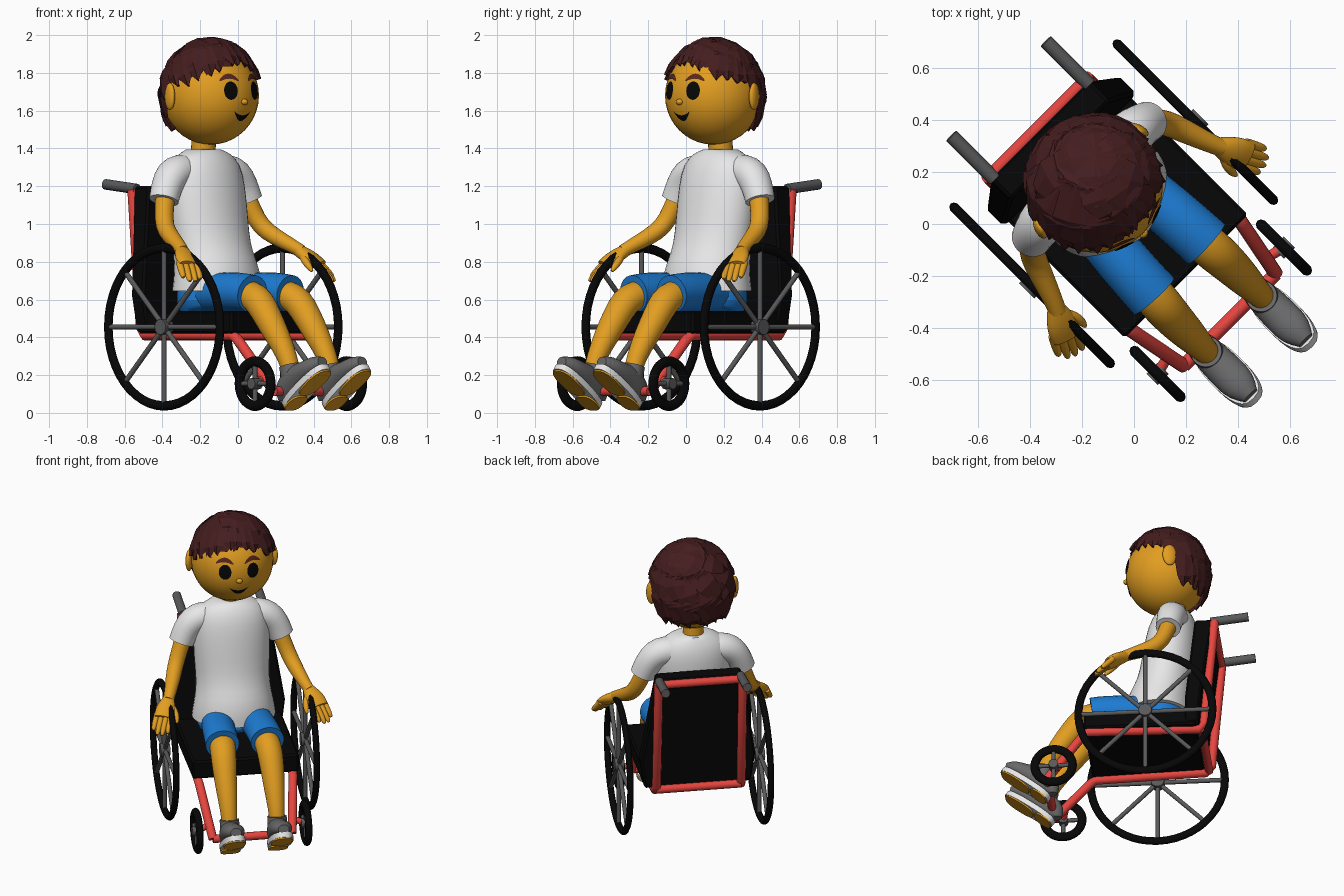
import bpy, bmesh, math, random
from mathutils import Matrix, Vector

cube = bpy.data.objects.get("Cube")
if cube:
    bpy.data.objects.remove(cube, do_unlink=True)
random.seed(4)
TURN = Matrix.Rotation(math.radians(45), 4, 'Z')   # whole model is turned to one side


def material(name, *rgb):
    m = bpy.data.materials.new(name)
    m.use_nodes = True
    m.diffuse_color = (*rgb, 1)
    m.node_tree.nodes["Principled BSDF"].inputs["Base Color"].default_value = (*rgb, 1)
    return m


SKIN = material("skin", .76, .34, .015)
SHIRT = material("white", .82, .82, .82)
BLUE = material("shorts_blue", .012, .2, .65)
RED = material("frame_red", .8, .06, .05)
BLACK = material("black", .002, .002, .002)
METAL = material("metal_grey", .1, .1, .1)
SHOE = material("shoe_grey", .14, .14, .14)
HAIR = material("hair_brown", .058, .012, .013)
BROW = material("brow_brown", .1, .02, .012)


def finish(name, bm, mat, smooth=True, sub=0):
    bmesh.ops.recalc_face_normals(bm, faces=bm.faces)
    me = bpy.data.meshes.new(name)
    bm.to_mesh(me)
    bm.free()
    me.materials.append(mat)
    if smooth:
        me.shade_smooth()
        me.set_sharp_from_angle(angle=math.radians(50))
    ob = bpy.data.objects.new(name, me)
    bpy.context.collection.objects.link(ob)
    ob.matrix_world = TURN
    if sub:
        ob.modifiers.new("Subdivision", 'SUBSURF').levels = sub
        ob.modifiers["Subdivision"].render_levels = sub
    return ob


def loft(name, secs, mat, s=1, n=12, sub=1):
    """Skin elliptical rings (x, y, z, half width, half depth) along a path."""
    bm = bmesh.new()
    crease = bm.edges.layers.float.new("crease_edge")
    pts = [Vector((p[0] * s, p[1], p[2])) for p in secs]
    rings, side = [], None
    for i, p in enumerate(secs):
        t = (pts[min(i + 1, len(pts) - 1)] - pts[max(i - 1, 0)]).normalized()
        ref = side or (Vector((1, 0, 0)) if abs(t.x) < .9 else Vector((0, 0, 1)))
        side = (ref - t * ref.dot(t)).normalized()
        up = t.cross(side)
        angles = [math.tau * k / n for k in range(n)]
        rings.append([bm.verts.new(pts[i] + side * p[3] * math.cos(a) + up * p[-1] * math.sin(a))
                      for a in angles])
    for r, q in zip(rings, rings[1:]):
        for k in range(n):
            bm.faces.new((r[k], r[(k + 1) % n], q[(k + 1) % n], q[k]))
    for r in (rings[0], rings[-1]):
        for e in bm.faces.new(r).edges:
            e[crease] = 1
    return finish(name, bm, mat, sub=sub)


def tube(name, pts, r, mat, s=1):
    return loft(name, [(*p, r) for p in pts], mat, s, sub=0)


def slab(name, levels, mat):
    """Block through level rectangles (half width, front, back, z)."""
    bm = bmesh.new()
    rows = [[bm.verts.new(c) for c in ((-w, f, z), (w, f, z), (w, b, z), (-w, b, z))]
            for w, f, b, z in levels]
    bm.faces.new(rows[0])
    bm.faces.new(rows[-1])
    for r, q in zip(rows, rows[1:]):
        for k in range(4):
            j = (k + 1) % 4
            bm.faces.new((r[k], r[j], q[j], q[k]))
    finish(name, bm, mat, False).modifiers.new("Bevel", 'BEVEL').width = .012


def ball(name, centre, size, mat, tilt=0):
    bm = bmesh.new()
    bmesh.ops.create_uvsphere(bm, u_segments=32, v_segments=20, radius=1,
                              matrix=Matrix.Translation(centre) @ Matrix.Rotation(tilt, 4, 'Z')
                              @ Matrix.Diagonal((*size, 1)))
    return finish(name, bm, mat)


def wheel(name, c, radius, thick, spoke_r, bars, hub):
    x, y, z = c
    bpy.ops.mesh.primitive_torus_add(major_radius=radius, minor_radius=thick,
                                     major_segments=48, minor_segments=10)
    tyre = bpy.context.object
    tyre.name = name + "_tyre"
    tyre.data.materials.append(BLACK)
    tyre.data.shade_smooth()
    tyre.data.transform(Matrix.Rotation(math.pi / 2, 4, 'Y') @ Matrix.Diagonal((1, 1, .8, 1)))
    tyre.matrix_world = TURN @ Matrix.Translation(c)
    for k in range(bars):
        a = math.pi * k / bars
        dy, dz = radius * math.cos(a), radius * math.sin(a)
        tube(name + "_spoke", [(x, y - dy, z - dz), (x, y + dy, z + dz)], spoke_r, METAL)
    tube(name + "_hub", [(x - .03, y, z), (x + .03, y, z)], hub, METAL)


# Wheelchair
slab("seat", [(.335, -.285, .42, .42), (.335, -.285, .42, .54)], BLACK)
slab("backrest", [(.335, .34, .43, .43), (.36, .35, .445, .62), (.268, .4, .515, 1.2)], BLACK)
for s, side in ((-1, "right"), (1, "left")):
    wheel(side + "_wheel", (.443 * s, .11, .455), .418, .025, .014, 4, .042)
    wheel(side + "_caster", (.343 * s, -.471, .155), .117, .028, .013, 2, .03)
    tube(side + "_caster_arm", [(.265, -.45, .18), (.34, -.471, .155)], .02, RED, s)
    tube(side + "_frame_rail", [(.265, .525, 1.18), (.267, .46, .45), (.27, .43, .412), (.3, -.26, .41),
                                (.295, -.29, .39), (.25, -.52, .115)], .028, RED, s)
    tube(side + "_push_handle", [(.257, .5, 1.185), (.257, .735, 1.21)], .028, METAL, s)
for name, y, z, w in (("top_bar", .52, 1.17, .265), ("bottom_bar", .445, .42, .267),
                      ("foot_bar", -.52, .115, .25)):
    tube(name, [(-w, y, z), (w, y, z)], .026, RED)

# Torso and neck
loft("shirt", [(0, .155, .645, .266, .218), (0, .155, .7, .26, .214), (0, .168, .77, .244, .205),
               (0, .195, .87, .23, .18), (0, .22, 1.02, .242, .178), (0, .24, 1.2, .245, .17),
               (0, .252, 1.31, .228, .15), (0, .26, 1.37, .17, .115), (0, .26, 1.395, .095, .09)],
     SHIRT, n=20)
loft("neck", [(0, .265, 1.34, .068), (0, .25, 1.5, .068)], SKIN)
loft("shorts_hips", [(0, .16, .54, .2, .16), (0, .17, .58, .24, .19), (0, .17, .7, .22, .17)],
     BLUE, n=20)

# Foot frame: the shoes tip up at the toe
FORWARD, UP = Vector((0, -.8, .6)), Vector((0, .6, .8))
HEEL = Vector((.15, -.542, .026))


def sole(name, start, end, width, low, high, mat, s):
    """Rounded flat pad under the shoe."""
    bm = bmesh.new()
    mid, half = (start + end) / 2, (end - start) / 2
    rows = []
    for h in (low, high):
        row = []
        for k in range(24):
            a = math.tau * k / 24
            c, d = math.cos(a), math.sin(a)
            along = mid + half * math.copysign(abs(c) ** .85, c)
            p = HEEL + FORWARD * along + UP * h
            row.append(bm.verts.new(((p.x + width * math.copysign(abs(d) ** .7, d)) * s, p.y, p.z)))
        bm.faces.new(row)
        rows.append(row)
    for k in range(24):
        j = (k + 1) % 24
        bm.faces.new((rows[0][k], rows[0][j], rows[1][j], rows[1][k]))
    finish(name, bm, mat)


# Limbs
for s, side in ((-1, "right"), (1, "left")):
    loft(side + "_sleeve", [(.09, .262, 1.27, .09), (.175, .26, 1.285, .095), (.24, .255, 1.26, .095),
                            (.285, .25, 1.2, .085), (.315, .24, 1.125, .08)], SHIRT, s, n=16)
    loft(side + "_arm", [(.29, .25, 1.18, .055), (.33, .225, 1.07, .053), (.362, .19, .985, .051),
                         (.388, .12, .935, .049), (.43, 0, .875, .037), (.445, -.03, .855, .036)], SKIN, s)
    loft(side + "_palm", [(.437, -.01, .863, .034), (.455, -.05, .838, .056, .036),
                          (.475, -.09, .81, .068, .034), (.49, -.125, .782, .06, .026)], SKIN, s)
    inward = Vector((-.9, -.44, 0))
    base, reach = Vector((.483, -.105, .797)), Vector((.045, -.085, -.1))
    for k in range(4):
        off = inward * (.031 * (k - 1.5))
        length = (.8, 1, 1, .88)[k]
        path = [(base + off + reach * length * f, r)
                for f, r in ((0, .02), (.5, .02), (.9, .017), (1, .008))]
        loft(f"{side}_finger_{k + 1}", [(*p, r) for p, r in path], SKIN, s, n=8)
    loft(side + "_thumb", [(.44, -.04, .84, .022), (.41, -.09, .805, .023), (.407, -.13, .77, .019),
                           (.41, -.145, .75, .008)], SKIN, s, n=8)
    loft(side + "_shorts_leg", [(.1, .2, .635, .1), (.125, .02, .64, .105), (.138, -.16, .642, .106),
                                (.142, -.25, .63, .108, .102)], BLUE, s, n=16)
    loft(side + "_leg", [(.13, -.12, .63, .08), (.14, -.24, .625, .082), (.146, -.31, .59, .082),
                         (.15, -.37, .51, .076), (.15, -.445, .41, .068), (.15, -.525, .29, .052),
                         (.15, -.555, .2, .048)], SKIN, s, n=16)
    # Shoes
    upper = []
    for along, width, height in ((-.012, .03, .07), (.01, .055, .13), (.08, .066, .16), (.15, .07, .15),
                                 (.22, .073, .115), (.29, .068, .1), (.338, .035, .06)):
        p = HEEL + FORWARD * along + UP * (.02 + height / 2)
        upper.append((*p, width, height / 2))
    loft(side + "_shoe", upper, SHOE, s, n=16)
    loft(side + "_shoe_collar", [(.15, -.562, .18, .063), (.15, -.542, .25, .062)], SHOE, s, n=16)
    sole(side + "_sole", -.02, .345, .075, 0, .034, SHIRT, s)
    sole(side + "_heel_tread", -.012, .11, .062, -.009, .002, SKIN, s)
    sole(side + "_toe_tread", .12, .335, .067, -.009, .002, SKIN, s)

# Head
HEAD, SIZE = Vector((0, .205, 1.68)), Vector((.256, .256, .26))


def on_head(az, el, lift=1.014):
    d = Vector((math.sin(az) * math.cos(el), -math.cos(az) * math.cos(el), math.sin(el)))
    return HEAD + d * SIZE * lift if isinstance(d * SIZE, Vector) else HEAD + Matrix.Diagonal(SIZE) @ d * lift


def face_patch(name, az, half, top, bottom, mat):
    """Thin patch hugging the face between two curves of t in -1..1."""
    bm = bmesh.new()
    cols = []
    for k in range(13):
        t = -math.cos(math.pi * k / 12)
        hi, lo = top(t), bottom(t)
        cols.append([bm.verts.new(on_head(az + half * t, lo + (hi - lo) * f)) for f in (0, .33, .67, 1)])
    for c, d in zip(cols, cols[1:]):
        for i in range(3):
            bm.faces.new((c[i], d[i], d[i + 1], c[i + 1]))
    finish(name, bm, mat)


def bow(t):
    return math.sqrt(max(0, 1 - t * t)) + .01


ball("head", HEAD, SIZE, SKIN)
ball("nose", on_head(0, -.13, 1), (.02, .018, .016), SKIN)
for s, side in ((-1, "right"), (1, "left")):
    ball(side + "_ear", (.265 * s, .245, 1.675), (.022, .045, .072), SKIN, .35 * s)
    face_patch(side + "_eye", .35 * s, .155, lambda t: .1 + .185 * bow(t), lambda t: .1 - .185 * bow(t), BLACK)
    face_patch(side + "_eyebrow", .37 * s, .23, lambda t: .4 - .1 * t * t + .055 * bow(t),
               lambda t: .4 - .1 * t * t - .055 * bow(t), BROW)
face_patch("mouth", 0, .25, lambda t: -.41 + .09 * t * t, lambda t: -.54 + .22 * t * t, BLACK)


# Hair: a faceted cap cut along the hairline, covered by swept locks
def hairline(x, y):
    f = min(1, max(0, (y - .12) / .3))
    return (.58 - .34 * x * x) * (1 - f) - .52 * f


HAIR_SIZE = (.268, .27, .295)
bm = bmesh.new()
bmesh.ops.create_icosphere(bm, subdivisions=4, radius=1)
centres = [(f, f.calc_center_median()) for f in bm.faces]
bmesh.ops.delete(bm, geom=[f for f, c in centres if c.z < hairline(c.x, c.y)], context='FACES')
bmesh.ops.transform(bm, matrix=Matrix.Translation(HEAD) @ Matrix.Diagonal((*HAIR_SIZE, 1)), verts=bm.verts)
finish("hair_cap", bm, HAIR, False)

CROWN = Vector((.3, .3, .9)).normalized()
for layer, count in ((0, 24), (1, 11)):
    for k in range(count):
        a = math.tau * (k + random.uniform(-.3, .3)) / count
        x, y = math.sin(a), -math.cos(a)
        z = hairline(x, y) - random.uniform(0, .12)
        flat = math.sqrt(1 - z * z)
        end = Vector((x * flat, y * flat, z))
        if layer:
            end = CROWN.slerp(end, random.uniform(.6, .9))
        # Each lock is a flat diamond ribbon sweeping sideways over the cap
        sweep = CROWN.cross(end) * -.16
        secs = []
        for f, w in ((0, .03), (.3, .065), (.65, .07), (.88, .045), (1, .004)):
            d = (CROWN.slerp(end, f) + sweep * math.sin(math.pi * f)).normalized()
            lift = 1 + .01 * layer + .015 * math.sin(math.pi * f)
            secs.append((HEAD + Vector(p * q * lift for p, q in zip(d, HAIR_SIZE)), w))
        bm, rows = bmesh.new(), []
        for i, (c, w) in enumerate(secs):
            t = secs[min(i + 1, 4)][0] - secs[max(i - 1, 0)][0]
            out = (c - HEAD).normalized()
            across = t.cross(out).normalized() * w
            rows.append([bm.verts.new(v) for v in (c - across, c + out * .012, c + across, c - out * .02)])
        for r, q in zip(rows, rows[1:]):
            for j in range(4):
                bm.faces.new((r[j], r[(j + 1) % 4], q[(j + 1) % 4], q[j]))
        bm.faces.new(rows[0])
        bm.faces.new(rows[-1])
        finish("hair_lock", bm, HAIR, False)
